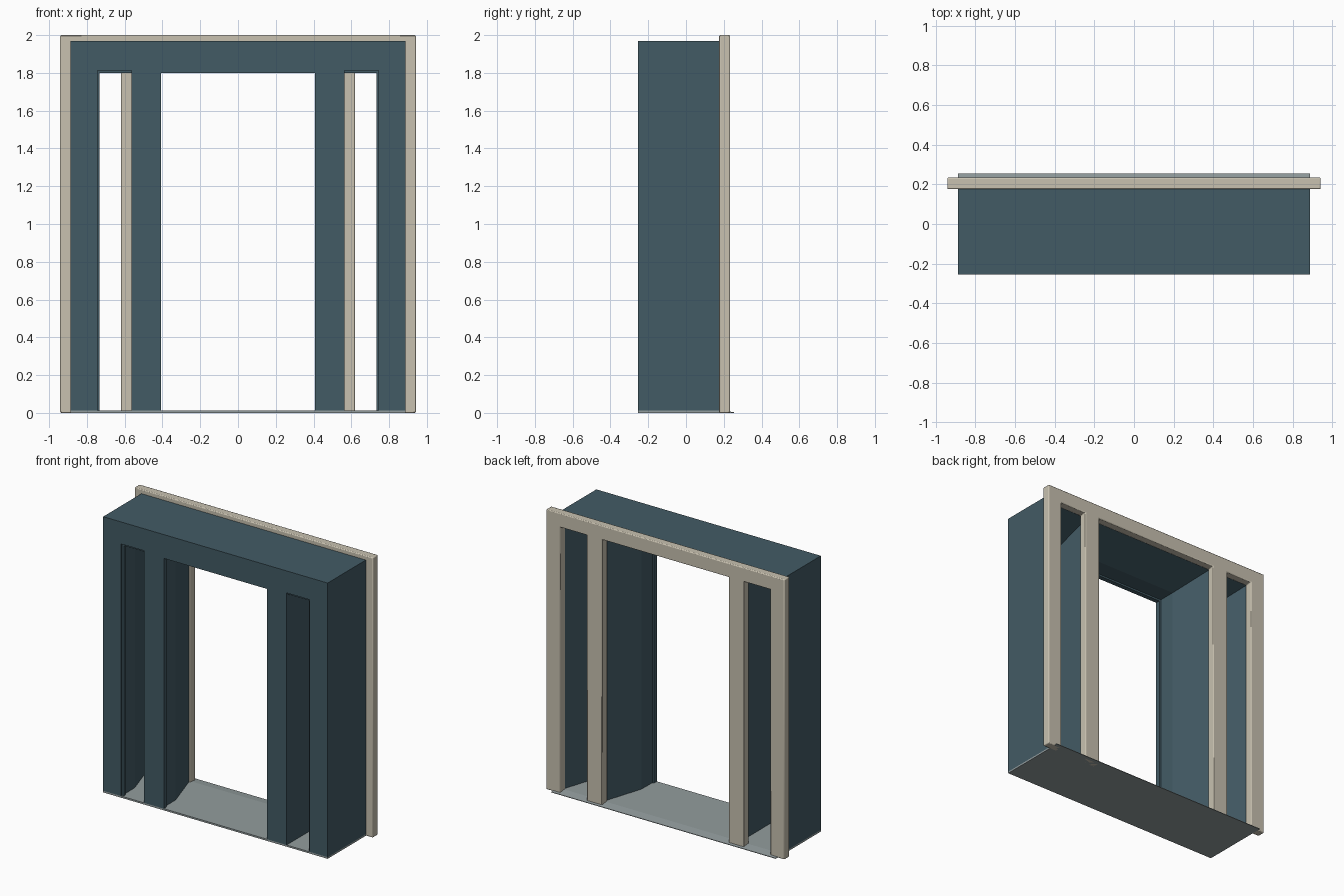
import bpy, bmesh

if "Cube" in bpy.data.objects:
    bpy.data.objects.remove(bpy.data.objects["Cube"])


def material(name, rgb):
    m = bpy.data.materials.new(name)
    m.diffuse_color = (*rgb, 1)
    m.use_nodes = True
    m.node_tree.nodes["Principled BSDF"].inputs["Base Color"].default_value = m.diffuse_color
    return m


BLUE = material("slate blue", (0.055, 0.104, 0.130))
BEIGE = material("warm beige", (0.58, 0.535, 0.435))
GREY = material("pale grey", (0.29, 0.335, 0.34))


def loft(name, rings, mat):
    """Closed solid through rings with equal point counts."""
    bm = bmesh.new()
    loops = [[bm.verts.new(p) for p in ring] for ring in rings]
    n = len(loops[0])
    for a, b in zip(loops, loops[1:]):
        for i in range(n):
            j = (i + 1) % n
            bm.faces.new((a[i], a[j], b[j], b[i]))
    bm.faces.new(loops[0])
    bm.faces.new(loops[-1])
    bmesh.ops.recalc_face_normals(bm, faces=bm.faces)
    mesh = bpy.data.meshes.new(name)
    bm.to_mesh(mesh)
    bm.free()
    mesh.materials.append(mat)
    ob = bpy.data.objects.new(name, mesh)
    bpy.context.collection.objects.link(ob)
    return ob


def activate(ob):
    bpy.ops.object.select_all(action='DESELECT')
    ob.select_set(True)
    bpy.context.view_layer.objects.active = ob


# Deep surround, cut by three openings
frame = loft("door_surround", [[(x, y, .012) if z == 0 else (x, y, 1.97)
                                for x, z in ((-.887, 0), (.887, 0), (.887, 1), (-.887, 1))]
                               for y in (-.255, .18)], BLUE)

# Reveal profiles: (depth, outward offset), with a front lip and a flare behind
FLARE = [(-.222, 0), (-.221, .012), (-.10, .014), (.19, .107)]
DOOR = [(-.30, 0)] + FLARE
SIDE = [(-.30, .013), (-.245, .013), (-.244, 0)] + FLARE


def opening(name, reveal, x0, x1, flare0, flare1):
    rings = []
    for y, o in reveal:
        a, b, top = x0 - o * flare0, x1 + o * flare1, 1.80 + o
        rings.append([(a, y, -.1), (b, y, -.1), (b, y, top), (a, y, top)])
    cutter = loft(name, rings, BLUE)
    cutter.hide_render = True
    activate(frame)
    mod = frame.modifiers.new("opening", 'BOOLEAN')
    mod.operation = 'DIFFERENCE'
    mod.solver = 'EXACT'
    mod.object = cutter
    bpy.ops.object.modifier_apply(modifier=mod.name)
    bpy.data.objects.remove(cutter)


opening("door_opening", DOOR, -.408, .408, 1, 1)
opening("left_sidelight", SIDE, -.732, -.563, 1, 0)
opening("right_sidelight", SIDE, .563, .732, 0, 1)
activate(frame)
bpy.ops.object.shade_smooth_by_angle(angle=0.2)

# Comb-shaped back trim: head with four legs
half = [(.942, 2.0), (.942, 0), (.83, 0), (.83, 1.90), (.62, 1.90), (.62, 0), (.50, 0), (.50, 1.90)]
outline = half + [(-x, z) for x, z in reversed(half)]
trim = loft("back_trim", [[(x, y, z) for x, z in outline] for y in (.176, .234)], BEIGE)
bevel = trim.modifiers.new("soft_edges", 'BEVEL')
bevel.width = .006
bevel.segments = 2
activate(trim)
bpy.ops.object.shade_smooth_by_angle(angle=0.5)

# Thin threshold with a sloped back lip
sill = [(-.255, 0), (-.255, .012), (.19, .012), (.255, .004), (.255, 0)]
loft("threshold", [[(x, y, z) for y, z in sill] for x in (-.887, .887)], GREY)
